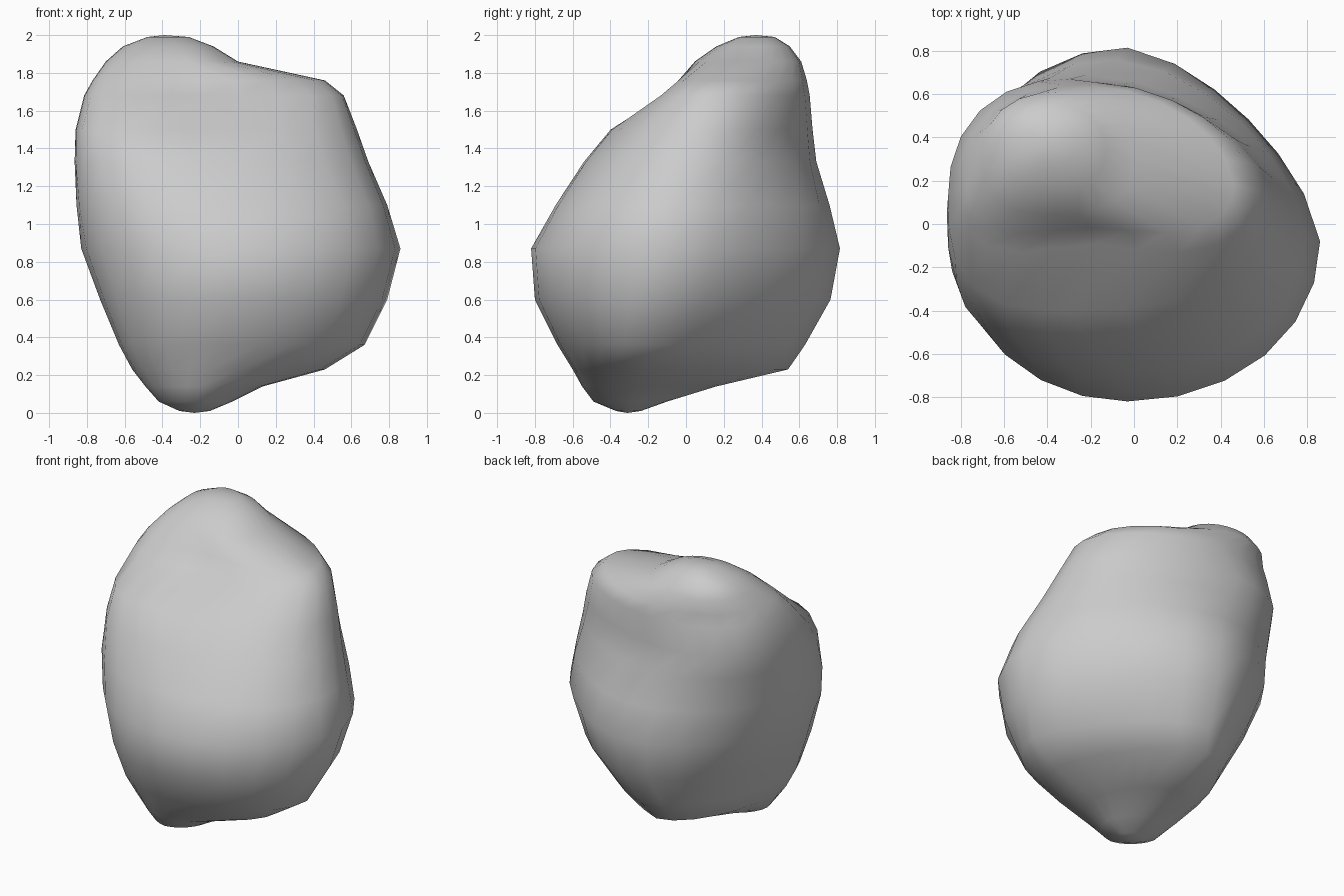
import bpy, bmesh, math

if "Cube" in bpy.data.objects:
    bpy.data.objects.remove(bpy.data.objects["Cube"])

SIDES = 24
# Level sections: z, centre x, centre y, min x, max x, min y, max y
SECTIONS = [
    (0.01, -.23, -.31, -.31, -.15, -.37, -.24),
    (0.06, -.22, -.30, -.42, -.03, -.49, -.10),
    (0.14, -.20, -.25, -.49, .13, -.55, .16),
    (0.23, -.15, -.22, -.56, .46, -.60, .54),
    (0.36, -.10, -.20, -.63, .67, -.68, .63),
    (0.60, -.05, -.12, -.73, .79, -.80, .765),
    (0.87, -.03, -.08, -.83, .86, -.82, .815),
    (1.10, -.08, -.05, -.855, .79, -.69, .76),
    (1.33, -.22, .05, -.865, .69, -.54, .69),
    (1.50, -.30, .12, -.86, .63, -.40, .67),
    (1.68, -.18, .16, -.815, .56, -.18, .655),
    (1.76, -.20, .18, -.77, .46, -.08, .64),
    (1.86, -.35, .30, -.70, .00, .04, .61),
    (1.94, -.38, .35, -.61, -.13, .16, .55),
    (1.99, -.39, .37, -.48, -.26, .28, .47),
]
# Corner fullness by height: z, back right, back left, front left, front right
FULLNESS = [
    (0.0, 1.7, 1.9, 1.5, 1.7),
    (0.3, 1.4, 1.8, 2.1, 2.0),
    (0.9, 1.5, 2.1, 2.0, 2.05),
    (1.4, 1.8, 2.2, 2.9, 2.4),
    (1.75, 1.75, 2.4, 3.0, 2.6),
    (2.0, 2.2, 2.2, 2.2, 2.2),
]


def fullness(z, quadrant):
    for a, b in zip(FULLNESS, FULLNESS[1:]):
        if z <= b[0]:
            t = (z - a[0]) / (b[0] - a[0])
            return a[quadrant + 1] * (1 - t) + b[quadrant + 1] * t


def section_point(section, i):
    """Rounded outline with its own reach and fullness in each quadrant."""
    z, cx, cy, x0, x1, y0, y1 = section
    angle = 2 * math.pi * i / SIDES
    n = fullness(z, i * 4 // SIDES)
    c, s = math.cos(angle), math.sin(angle)
    r = (abs(c) ** n + abs(s) ** n) ** (-1 / n)
    rx = x1 - cx if c > 0 else cx - x0
    ry = y1 - cy if s > 0 else cy - y0
    x, y = cx + rx * r * c, cy + ry * r * s
    # Shallow hollow in the upper front slope
    if s < 0:
        y -= .09 * s * math.exp(-((x + .2) / .35) ** 2 - ((z - 1.7) / .1) ** 2)
    return (x, y, z)


# Boulder body lofted through the sections
bm = bmesh.new()
rings = [[bm.verts.new(section_point(sec, i)) for i in range(SIDES)]
         for sec in SECTIONS]
for low, high in zip(rings, rings[1:]):
    for i in range(SIDES):
        j = (i + 1) % SIDES
        bm.faces.new((low[i], low[j], high[j], high[i]))

# Closed foot and peak
foot = bm.verts.new((-.23, -.31, 0))
peak = bm.verts.new((-.39, .37, 2))
for i in range(SIDES):
    j = (i + 1) % SIDES
    bm.faces.new((foot, rings[0][j], rings[0][i]))
    bm.faces.new((peak, rings[-1][i], rings[-1][j]))
bmesh.ops.recalc_face_normals(bm, faces=bm.faces[:])
for f in bm.faces:
    f.smooth = True

mesh = bpy.data.meshes.new("boulder")
bm.to_mesh(mesh)
bm.free()
boulder = bpy.data.objects.new("boulder", mesh)
bpy.context.collection.objects.link(boulder)
